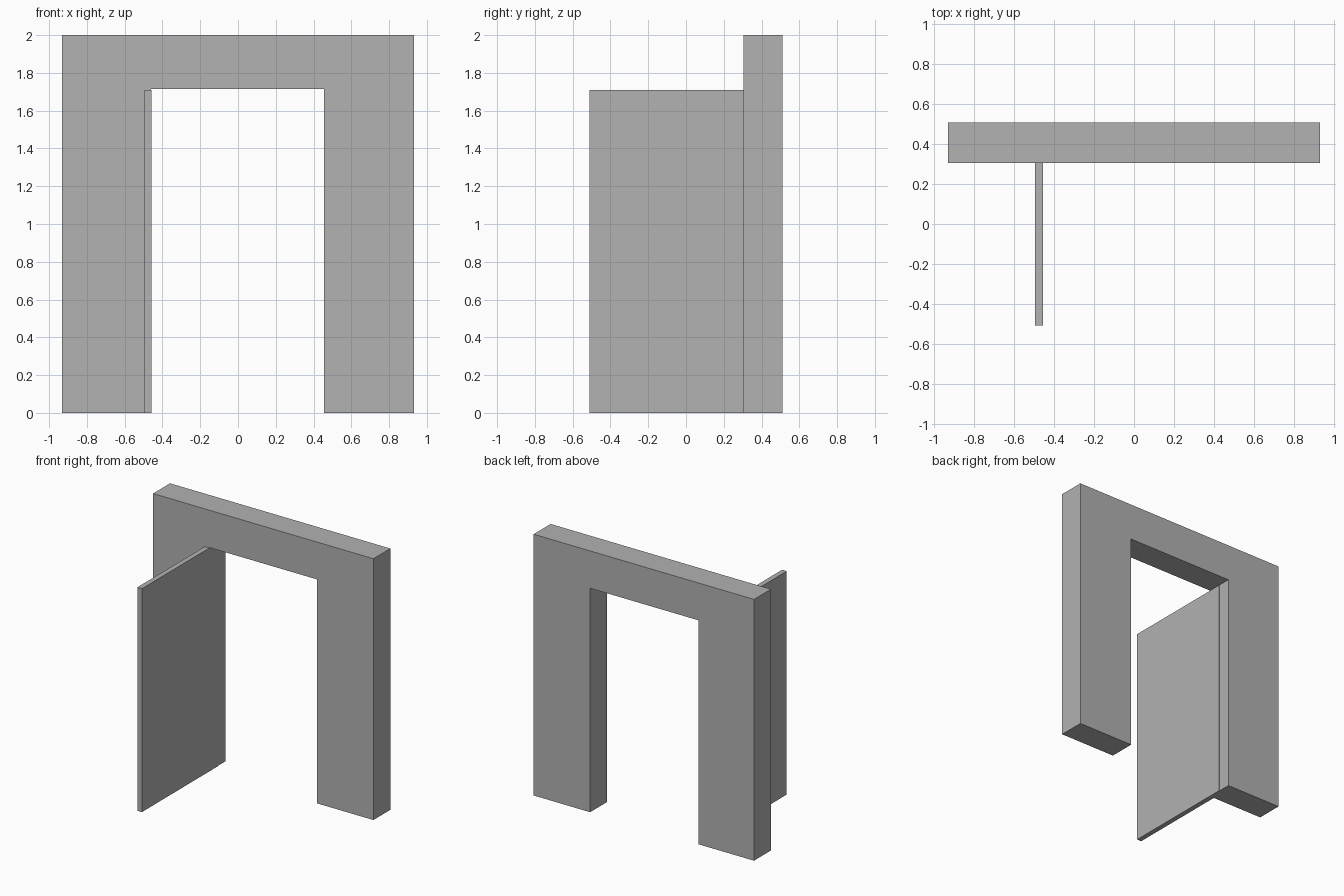
import bpy
import bmesh

if "Cube" in bpy.data.objects:
    bpy.data.objects.remove(bpy.data.objects["Cube"])

grey = bpy.data.materials.new("plain_grey")
grey.diffuse_color = (0.445, 0.445, 0.445, 1)
grey.use_nodes = True
grey.node_tree.nodes["Principled BSDF"].inputs["Base Color"].default_value = grey.diffuse_color


def extrude_profile(name, outline, y0, y1):
    """Extrude an (x, z) outline along y from y0 to y1."""
    bm = bmesh.new()
    face = bm.faces.new([bm.verts.new((x, y0, z)) for x, z in outline])
    result = bmesh.ops.extrude_face_region(bm, geom=[face])
    moved = [v for v in result["geom"] if isinstance(v, bmesh.types.BMVert)]
    bmesh.ops.translate(bm, verts=moved, vec=(0, y1 - y0, 0))
    bmesh.ops.recalc_face_normals(bm, faces=bm.faces)
    mesh = bpy.data.meshes.new(name)
    bm.to_mesh(mesh)
    bm.free()
    mesh.materials.append(grey)
    obj = bpy.data.objects.new(name, mesh)
    bpy.context.collection.objects.link(obj)
    return obj


# Wall with a doorway, open at the floor
W, H = 0.933, 2.0
left, right, head = -0.461, 0.455, 1.714
extrude_profile("wall", [(-W, 0), (left, 0), (left, head), (right, head),
                         (right, 0), (W, 0), (W, H), (-W, H)], 0.305, 0.51)

# Door leaf standing open, hinged halfway into the wall thickness
extrude_profile("door", [(-0.496, 0), (-0.457, 0),
                         (-0.457, 1.71), (-0.496, 1.71)], -0.51, 0.408)
